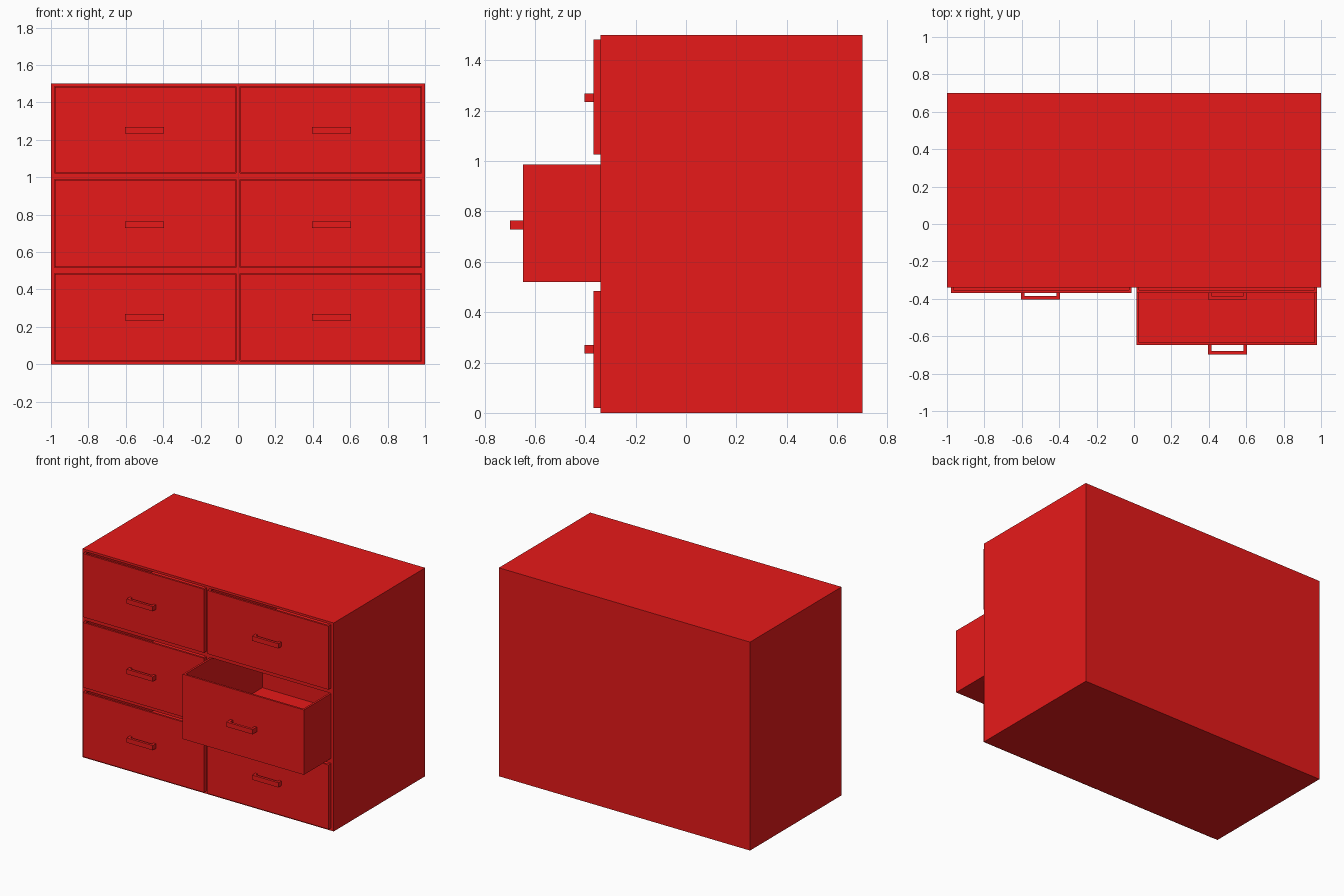
import bpy, bmesh
from mathutils import Matrix, Vector

if "Cube" in bpy.data.objects:
    bpy.data.objects.remove(bpy.data.objects["Cube"])

red = bpy.data.materials.new("red_paint")
red.diffuse_color = (0.8, 0.01, 0.01, 1)
red.use_nodes = True
red.node_tree.nodes["Principled BSDF"].inputs["Base Color"].default_value = red.diffuse_color


def add_box(bm, lo, hi):
    lo, hi = Vector(lo), Vector(hi)
    m = Matrix.Translation((lo + hi) / 2) @ Matrix.Diagonal((*(hi - lo), 1))
    return bmesh.ops.create_cube(bm, size=1, matrix=m)["verts"]


def finish(bm, name):
    mesh = bpy.data.meshes.new(name)
    bm.to_mesh(mesh)
    bm.free()
    mesh.materials.append(red)
    ob = bpy.data.objects.new(name, mesh)
    bpy.context.collection.objects.link(ob)
    return ob


FRONT, BACK = -0.34, 0.70
COLUMNS = {"left": (-0.978, -0.0135), "right": (0.0135, 0.978)}
ROWS = {"bottom": (0.02, 0.483), "middle": (0.519, 0.986), "top": (1.025, 1.482)}
WALL, FLOOR, DEPTH, GAP = 0.02, 0.035, 0.90, 0.002


def drawer(name, x0, x1, z0, z1, y):
    # open-topped tray
    bm = bmesh.new()
    add_box(bm, (x0, y, z0), (x1, y + DEPTH, z1))
    bm.normal_update()
    top = max(bm.faces, key=lambda f: f.calc_center_median().z)
    bmesh.ops.inset_region(bm, faces=[top], thickness=WALL)
    well = bmesh.ops.extrude_face_region(bm, geom=[top])["geom"]
    if top.is_valid:
        bmesh.ops.delete(bm, geom=[top], context="FACES_ONLY")
    verts = [v for v in well if isinstance(v, bmesh.types.BMVert)]
    bmesh.ops.translate(bm, verts=verts, vec=(0, 0, z0 + FLOOR - z1))
    bmesh.ops.recalc_face_normals(bm, faces=bm.faces)
    finish(bm, name)


def handle(name, cx, cz, y, reach):
    # U-shaped pull: plan profile extruded upward
    w, t, h = 0.104, 0.018, 0.034
    pts = [(-w, 0), (-w, -reach), (w, -reach), (w, 0),
           (w - t, 0), (w - t, t - reach), (t - w, t - reach), (t - w, 0)]
    bm = bmesh.new()
    face = bm.faces.new([bm.verts.new((cx + px, y + py, cz - h / 2)) for px, py in pts])
    ext = bmesh.ops.extrude_face_region(bm, geom=[face])["geom"]
    bmesh.ops.translate(bm, vec=(0, 0, h),
                        verts=[v for v in ext if isinstance(v, bmesh.types.BMVert)])
    bmesh.ops.recalc_face_normals(bm, faces=bm.faces)
    finish(bm, name)


# cabinet body with six drawer openings
bm = bmesh.new()
add_box(bm, (-1, FRONT, 0), (1, BACK, 1.5))
cabinet = finish(bm, "cabinet")
bm = bmesh.new()
for x0, x1 in COLUMNS.values():
    for z0, z1 in ROWS.values():
        add_box(bm, (x0 - GAP, FRONT - 0.1, z0 - GAP), (x1 + GAP, BACK - 0.03, z1 + GAP))
cutter = finish(bm, "opening_cutter")
cutter.hide_render = True
cutter.hide_viewport = True
cut = cabinet.modifiers.new("openings", "BOOLEAN")
cut.operation = "DIFFERENCE"
cut.solver = "EXACT"
cut.object = cutter

# drawers and pulls; the middle right one is pulled out
for side, (x0, x1) in COLUMNS.items():
    for row, (z0, z1) in ROWS.items():
        is_open = (side, row) == ("right", "middle")
        y = -0.648 if is_open else -0.368
        drawer(f"{row}_{side}_drawer", x0, x1, z0, z1, y)
        handle(f"{row}_{side}_handle", 0.5 if x0 > 0 else -0.5,
               {"bottom": 0.252, "middle": 0.746, "top": 1.252}[row],
               y, 0.05 if is_open else 0.036)
